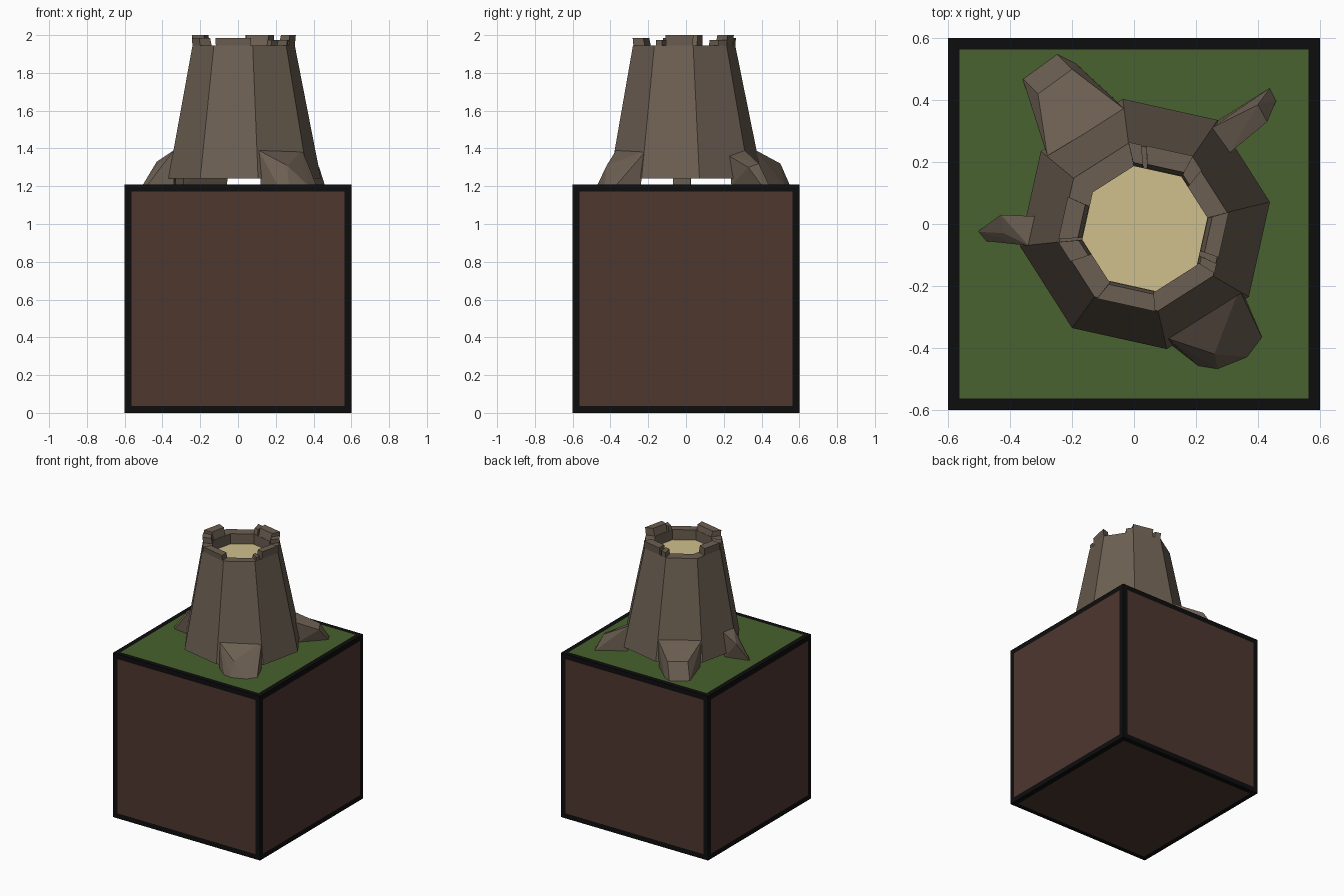
import bpy, bmesh, math
from mathutils import Vector

if "Cube" in bpy.data.objects:
    bpy.data.objects.remove(bpy.data.objects["Cube"])


def lin(c):
    c /= 255
    return c / 12.92 if c <= 0.04045 else ((c + 0.055) / 1.055) ** 2.4


def material(name, rgb):
    m = bpy.data.materials.new(name)
    m.diffuse_color = (*[lin(c) for c in rgb], 1)
    m.use_nodes = True
    m.node_tree.nodes["Principled BSDF"].inputs["Base Color"].default_value = m.diffuse_color
    return m


BLACK = material("black_border", (13, 13, 13))
SOIL = material("soil_brown", (78, 55, 47))
GRASS = material("grass_green", (72, 98, 46))
BARK = material("bark", (108, 95, 82))
WOOD = material("cut_wood", (208, 192, 141))


def finish(name, bm, mats):
    bmesh.ops.recalc_face_normals(bm, faces=bm.faces[:])
    me = bpy.data.meshes.new(name)
    bm.to_mesh(me)
    bm.free()
    for m in mats:
        me.materials.append(m)
    ob = bpy.data.objects.new(name, me)
    bpy.context.collection.objects.link(ob)
    return ob


def hull(name, pts):
    bm = bmesh.new()
    vs = [bm.verts.new(p) for p in pts]
    res = bmesh.ops.convex_hull(bm, input=vs)
    junk = {v for v in res["geom_interior"] if isinstance(v, bmesh.types.BMVert)}
    bmesh.ops.delete(bm, geom=list(junk), context='VERTS')
    return finish(name, bm, [BARK])


# Soil block: black frame, inset soil panels, grass panel on top
bm = bmesh.new()
bmesh.ops.create_cube(bm, size=1)
for v in bm.verts:
    v.co = Vector((v.co.x * 1.2, v.co.y * 1.2, (v.co.z + 0.5) * 1.21))
panels = bm.faces[:]
bmesh.ops.inset_individual(bm, faces=panels, thickness=0.052)
for f in panels:
    f.normal_update()
    f.material_index = 2 if f.normal.z > 0.5 else 1
finish("soil_block", bm, [BLACK, SOIL, GRASS])

# Trunk: tapered octagon with a hollow top
TOP = 1.945


def ring_point(k, cx, cy, r, z):
    a = math.radians(10 + 45 * k)
    return Vector((cx + r * math.cos(a), cy + r * math.sin(a), z))


def outer(k, z=TOP):
    return ring_point(k, 0.03, -0.01, 0.275 + (z - TOP) * 0.1, z)


def inner(k, z=TOP):
    return ring_point(k, 0.035, -0.015, 0.205 + max(0, z - TOP) * 0.3, z)


bm = bmesh.new()
rings = [[bm.verts.new(f(k)) for k in range(8)] for f in (
    lambda k: ring_point(k, 0.035, 0.0, 0.41, 1.24),
    outer, inner, lambda k: inner(k, 1.87))]
for a, b in zip(rings, rings[1:]):
    for k in range(8):
        j = (k + 1) % 8
        bm.faces.new((a[k], a[j], b[j], b[k]))
bm.faces.new(rings[0])
bm.faces.new(rings[-1]).material_index = 1
finish("trunk", bm, [BARK, WOOD])

# Broken rim: raised pieces on the octagon sides (side, start, end, height)
for i, (k, t0, t1, z) in enumerate([
        (1, 0.0, 0.72, 2.0), (1, 0.8, 1.0, 1.985), (3, 0.3, 0.95, 2.0),
        (5, 0.05, 0.95, 1.985), (7, 0.3, 1.0, 2.0), (7, 0.05, 0.2, 1.975),
        (0, 0.75, 1.0, 1.975), (4, 0.0, 0.35, 1.985)]):
    pts = []
    for t in (t0, t1):
        for zz in (TOP - 0.01, z):
            for f in (outer, inner):
                pts.append(f(k, zz).lerp(f(k + 1, zz), t))
    hull(f"rim_piece_{i + 1}", pts)

# Roots: shoulder on the trunk, knee, and toe on the grass
G = 1.205
hull("root_back_left", [
    (-0.03, 0.37, 1.39), (-0.28, 0.22, 1.39), (-0.31, 0.42, 1.32), (-0.2, 0.5, 1.32),
    (-0.36, 0.47, G), (-0.25, 0.55, G), (-0.19, 0.52, G), (-0.29, 0.25, G), (-0.06, 0.4, G)])
hull("root_front_right", [
    (0.11, -0.37, 1.39), (0.34, -0.21, 1.39), (0.37, -0.33, 1.27), (0.26, -0.42, 1.31),
    (0.21, -0.46, G), (0.27, -0.47, G), (0.37, -0.43, G), (0.415, -0.37, G),
    (0.36, -0.24, G), (0.12, -0.39, G)])
hull("root_back_right", [
    (0.25, 0.31, 1.39), (0.31, 0.23, 1.36), (0.40, 0.385, 1.32), (0.43, 0.33, 1.3),
    (0.44, 0.44, G), (0.46, 0.40, G), (0.31, 0.24, G), (0.25, 0.32, G)])
hull("root_left", [
    (-0.32, 0.025, 1.39), (-0.34, -0.07, 1.39), (-0.43, 0.03, 1.33), (-0.42, -0.03, 1.32),
    (-0.505, -0.025, G), (-0.48, -0.055, G), (-0.34, -0.07, G), (-0.33, 0.025, G)])
